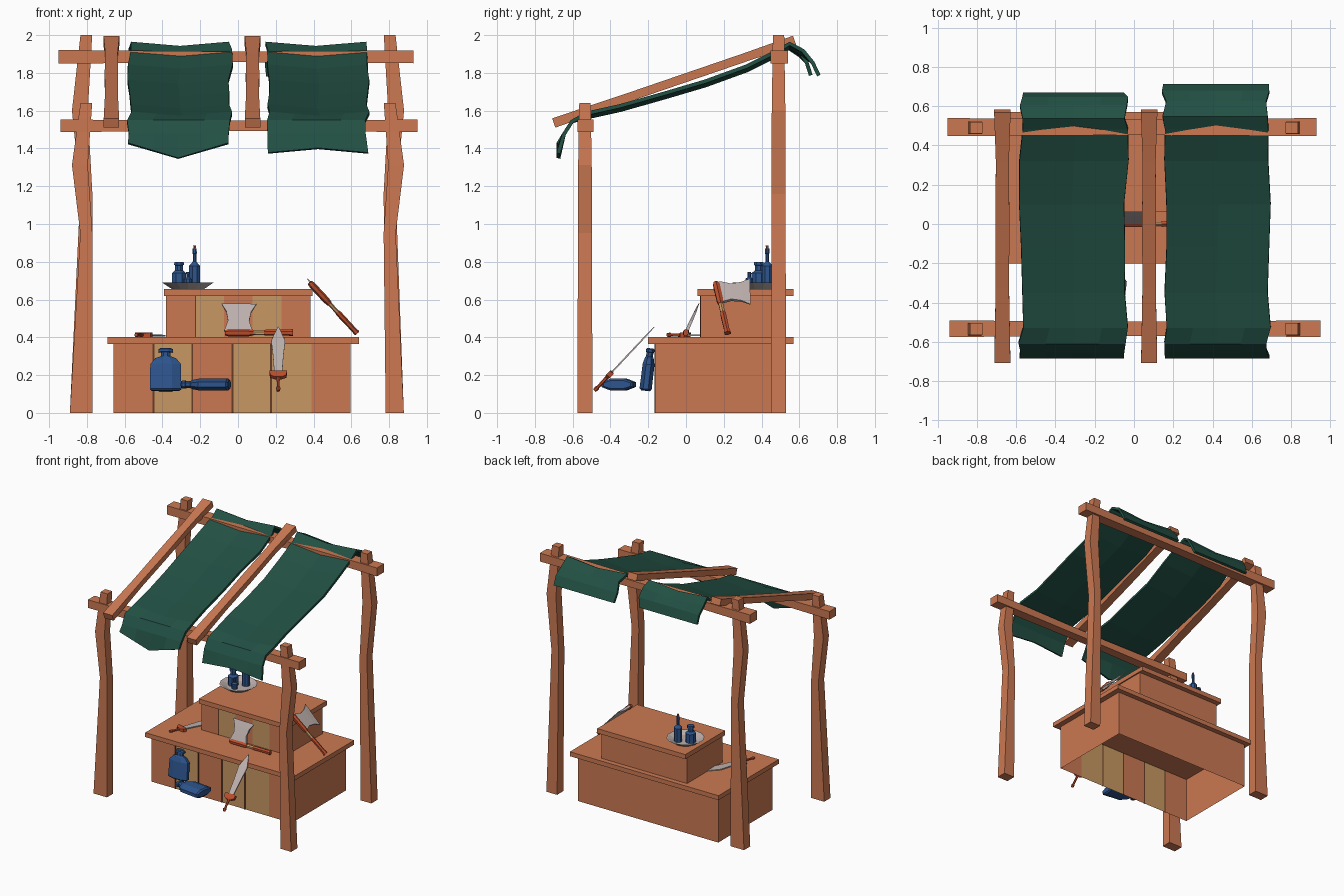
import bpy, bmesh, math, random
from mathutils import Vector as V
random.seed(4)

def material(name, rgb):
    m = bpy.data.materials.new(name)
    m.diffuse_color = (*rgb, 1)
    return m

WOOD = material("orange wood", (0.60, 0.19, 0.085))
TAN = material("tan plank", (0.58, 0.31, 0.125))
DARK = material("dark groove", (0.13, 0.045, 0.02))
GREEN = material("green cloth", (0.016, 0.08, 0.057))
BLUE = material("blue glass", (0.026, 0.09, 0.27))
STEEL = material("pale steel", (0.50, 0.43, 0.41))
RED = material("red leather", (0.50, 0.075, 0.025))

def finish(name, bm, *mats):
    bmesh.ops.recalc_face_normals(bm, faces=bm.faces)
    me = bpy.data.meshes.new(name)
    bm.to_mesh(me)
    bm.free()
    for m in mats:
        me.materials.append(m)
    ob = bpy.data.objects.new(name, me)
    bpy.context.collection.objects.link(ob)
    return ob

def rod(name, a, b, sections, mat, n=4, side=(1, 0, 0)):
    """Loft along a-b; sections are (t, half width, half depth, sideways shift)."""
    a, b = V(a), V(b)
    d = (b - a).normalized()
    u = V(side)
    u = (u - d * u.dot(d)).normalized()
    v = d.cross(u)
    k = math.sqrt(2) if n == 4 else 1
    bm = bmesh.new()
    rings = []
    for s in sections:
        t, hu, hv = s[:3]
        c = a.lerp(b, t) + u * (s[3] if len(s) > 3 else 0)
        angles = [2 * math.pi * (i + 0.5) / n for i in range(n)]
        rings.append([bm.verts.new(c + u * hu * k * math.cos(q) + v * hv * k * math.sin(q))
                      for q in angles])
    for r, s in zip(rings, rings[1:]):
        for i in range(n):
            j = (i + 1) % n
            bm.faces.new((r[i], r[j], s[j], s[i]))
    bm.faces.new(rings[0][::-1])
    bm.faces.new(rings[-1])
    return finish(name, bm, mat)

def box(name, x0, x1, y0, y1, z0, z1, mat=WOOD, cuts=(), tan=()):
    """Box; with cuts it becomes an open-bottomed body with planks on the front."""
    bm = bmesh.new()
    bmesh.ops.create_cube(bm, size=1)
    for w in bm.verts:
        w.co = ((x0 + x1) / 2 + w.co.x * (x1 - x0), (y0 + y1) / 2 + w.co.y * (y1 - y0),
                (z0 + z1) / 2 + w.co.z * (z1 - z0))
    for x in cuts:
        bmesh.ops.bisect_plane(bm, geom=bm.verts[:] + bm.edges[:] + bm.faces[:],
                               plane_co=(x, 0, 0), plane_no=(1, 0, 0))
    if cuts:
        low = [f for f in bm.faces if f.calc_center_median().z < z0 + 1e-4]
        bmesh.ops.delete(bm, geom=low, context='FACES')
        for f in bm.faces:
            c = f.calc_center_median()
            if c.y < y0 + 1e-4:
                f.material_index = int(any(p < c.x < q for p, q in tan))
    return finish(name, bm, mat, TAN)

# Posts, slightly crooked
WAVE = [(0.58, 0.032, 0.037, 0.012), (0.80, 0.042, 0.036, -0.022), (1, 0.031, 0.03, 0.012)]
for row, y, h in (("front", -0.535, 1.64), ("back", 0.49, 2.0)):
    for label, s in (("left", 1), ("right", -1)):
        foot = [(0, 0.06 if s > 0 else 0.048, 0.04, -0.015)]
        rod(f"{row}_{label}_post", (-0.815 * s, y, 0), (-0.815 * s, y, h),
            foot + WAVE, WOOD, side=(s, 0, 0))

# Cross beams
rod("front_beam", (-0.94, -0.533, 1.52), (0.95, -0.533, 1.52),
    [(0, 0.042, 0.033), (0.5, 0.036, 0.027), (1, 0.042, 0.033)], WOOD, side=(0, 1, 0))
rod("back_beam", (-0.95, 0.493, 1.885), (0.93, 0.493, 1.885),
    [(0, 0.046, 0.036), (0.5, 0.04, 0.028), (1, 0.046, 0.034)], WOOD, side=(0, 1, 0))

# Sloping rafters
for i, x in enumerate((-0.67, 0.077)):
    rod(f"rafter_{i + 1}", (x, -0.70, 1.535), (x, 0.575, 1.972),
        [(0, 0.041, 0.026), (0.3, 0.034, 0.023), (0.55, 0.036, 0.023), (0.8, 0.033, 0.023),
         (1, 0.042, 0.026)], WOOD)

# Cloth awning strips
PROFILE = [(-0.685, 1.39), (-0.655, 1.48), (-0.61, 1.55), (-0.53, 1.595), (-0.35, 1.635),
           (-0.12, 1.70), (0.10, 1.765), (0.32, 1.845), (0.48, 1.925), (0.545, 1.965),
           (0.62, 1.925), (0.67, 1.86), (0.70, 1.79)]
for name, x0, x1, point, back in (("left_awning", -0.575, -0.04, 0.08, -0.03),
                                  ("right_awning", 0.155, 0.685, -0.025, 0.012)):
    bm = bmesh.new()
    rows = []
    for j, (y, z) in enumerate(PROFILE):
        l, r = x0 + random.uniform(-0.014, 0.014), x1 + random.uniform(-0.014, 0.014)
        row = []
        for i in range(5):
            m = 1 - abs(i / 2 - 1)
            dz = -0.022 * m if 2 < j < 11 else 0
            if j == 0:
                dz = 0.04 - point * m if point > 0 else -0.012 - point * m
            dy = back * max(0, j - 8) / 4
            row.append(bm.verts.new((l + (r - l) * i / 4, y + dy, z + dz)))
        rows.append(row)
    for p, q in zip(rows, rows[1:]):
        for i in range(4):
            bm.faces.new((p[i], p[i + 1], q[i + 1], q[i]))
    ob = finish(name, bm, GREEN)
    ob.data.update()
    up = ob.data.polygons[24].normal.z > 0
    mod = ob.modifiers.new("thickness", 'SOLIDIFY')
    mod.thickness, mod.offset = 0.02, -1 if up else 1

# Two-step counter with planked fronts
box("lower_counter", -0.66, 0.595, -0.163, 0.53, 0, 0.368,
    cuts=(-0.45, -0.24, -0.03, 0.175, 0.39), tan=((-0.45, -0.24), (-0.03, 0.39)))
box("lower_counter_top", -0.69, 0.64, -0.2, 0.57, 0.366, 0.402)
box("upper_counter", -0.38, 0.385, 0.077, 0.53, 0.40, 0.62,
    cuts=(-0.225, -0.075, 0.078, 0.23), tan=((-0.225, -0.075), (0.078, 0.23)))
box("upper_counter_top", -0.393, 0.395, 0.06, 0.57, 0.618, 0.655)
for i, x in enumerate((-0.447, -0.242, -0.03, 0.175)):
    box(f"lower_groove_{i + 1}", x - 0.005, x + 0.005, -0.167, -0.162, 0, 0.366, DARK)
box("upper_groove", -0.228, -0.222, 0.073, 0.078, 0.402, 0.618, DARK)

# Plate with three bottles
rod("plate", (-0.265, 0.385, 0.655), (-0.265, 0.385, 0.69),
    [(0, 0.085, 0.085), (0.25, 0.10, 0.10), (1, 0.14, 0.14), (1, 0.13, 0.13),
     (0.4, 0.085, 0.085)], STEEL, n=14)

def bottle(name, x, y, top, r, neck):
    rod(name, (x, y, 0.667), (x, y, top),
        [(0, r, r), (0.55, r, r), (0.66, neck, neck), (0.86, neck, neck),
         (0.87, neck * 1.3, neck * 1.3), (1, neck * 1.2, neck * 1.2)], BLUE, n=8)

bottle("tall_bottle", -0.23, 0.43, 0.87, 0.031, 0.010)
bottle("round_bottle", -0.312, 0.385, 0.80, 0.04, 0.022)
bottle("small_bottle", -0.265, 0.335, 0.745, 0.022, 0.009)
rod("tall_bottle_cork", (-0.23, 0.43, 0.868), (-0.23, 0.43, 0.885),
    [(0, 0.007, 0.007), (1, 0.008, 0.008)], RED, n=6)

# Flat flasks in front of the counter
def flask(name, a, b, side):
    rod(name, a, b, [(0, 0.078, 0.024), (0.04, 0.09, 0.035), (0.62, 0.088, 0.034),
                     (0.76, 0.06, 0.026), (0.81, 0.028, 0.02), (0.90, 0.028, 0.02),
                     (0.91, 0.042, 0.024), (0.97, 0.042, 0.024), (1, 0.03, 0.018)],
        BLUE, n=8, side=side)

flask("standing_flask", (-0.383, -0.215, 0.117), (-0.383, -0.188, 0.342), (1, 0, 0))
flask("lying_flask", (-0.045, -0.365, 0.15), (-0.30, -0.335, 0.15), (0, 1, 0))

# Sword and dagger
def sword(name, a, b):
    rod(name + "_grip", a, b, [(0, 0.009, 0.009), (0.04, 0.013, 0.013), (0.06, 0.008, 0.008),
                               (0.23, 0.01, 0.01)], RED, n=6)
    rod(name + "_guard", a, b, [(0.2, 0.02, 0.01), (0.23, 0.044, 0.013), (0.29, 0.046, 0.013),
                                (0.30, 0.03, 0.01)], RED)
    rod(name + "_blade", a, b, [(0.28, 0.021, 0.004), (0.55, 0.028, 0.004),
                                (0.78, 0.037, 0.004), (1, 0.002, 0.002)], STEEL)

sword("sword", (0.213, -0.485, 0.117), (0.213, -0.168, 0.455))
sword("dagger", (-0.54, -0.10, 0.413), (-0.385, 0.27, 0.408))

# Axes leaning on the upper counter
def axe(name, head, butt, edge):
    head, butt, edge = V(head), V(butt), V(edge)
    side = edge - head.lerp(butt, 0.2)
    rod(name + "_handle", head, butt, [(0.02, 0.012, 0.012), (0.5, 0.014, 0.011),
                                       (0.97, 0.013, 0.011)], TAN, n=6, side=side)
    rod(name + "_socket", head, butt, [(0, 0.014, 0.014), (0.05, 0.02, 0.018),
                                       (0.35, 0.02, 0.018), (0.42, 0.015, 0.014)], RED, n=6, side=side)
    rod(name + "_grip", head, butt, [(0.58, 0.014, 0.013), (0.62, 0.017, 0.015),
                                     (0.92, 0.016, 0.014), (1, 0.02, 0.016)], RED, n=6, side=side)
    rod(name + "_blade", head.lerp(butt, 0.2), edge,
        [(0.05, 0.075, 0.009), (0.4, 0.056, 0.008), (0.72, 0.066, 0.006), (1, 0.093, 0.002)],
        STEEL, side=butt - head)

axe("front_axe", (-0.07, 0, 0.425), (0.29, 0, 0.425), (0.005, 0.068, 0.578))
axe("side_axe", (0.38, 0.158, 0.69), (0.63, 0.22, 0.422), (0.43, 0.34, 0.642))
